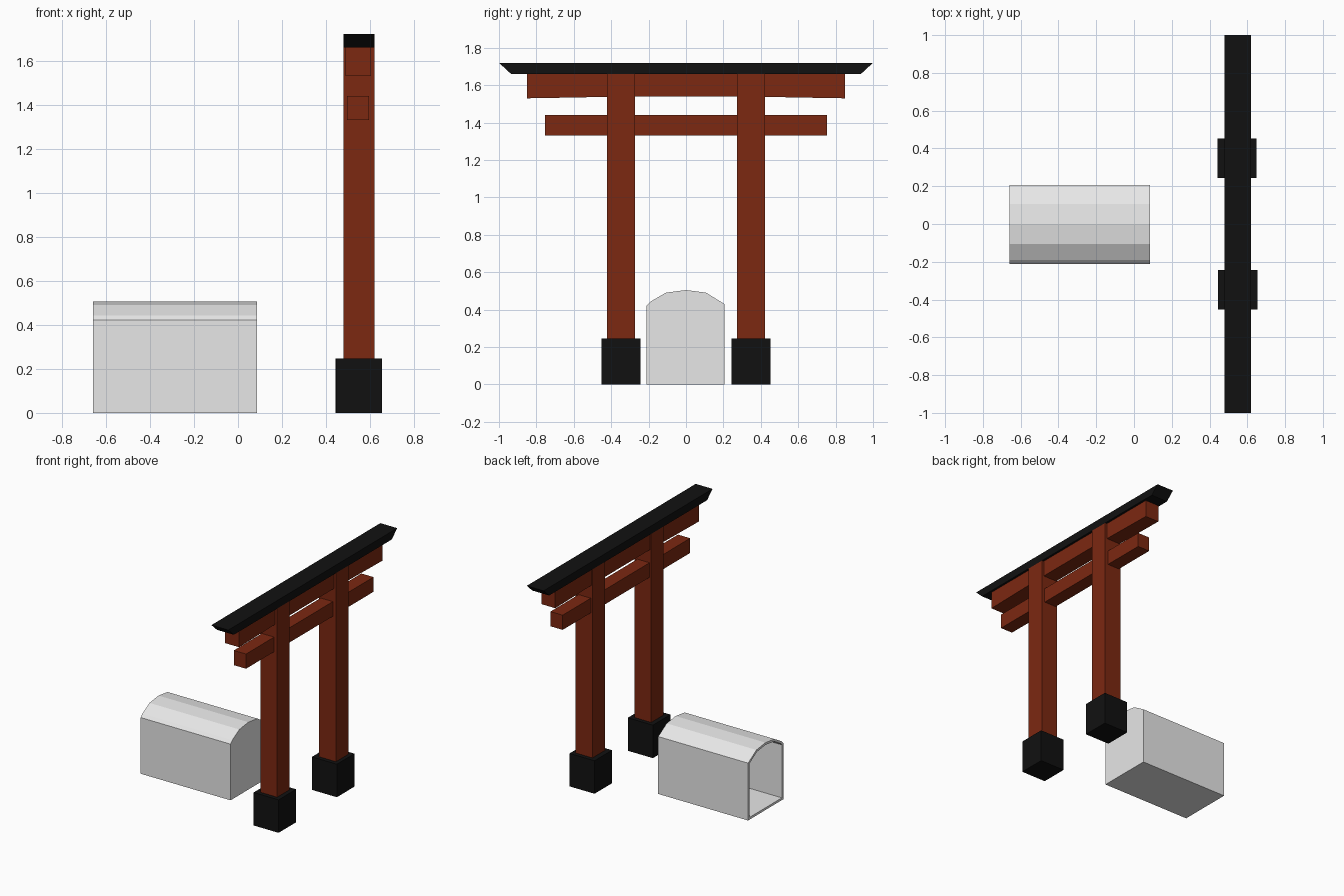
import bpy, bmesh

if "Cube" in bpy.data.objects:
    bpy.data.objects.remove(bpy.data.objects["Cube"])


def material(name, rgb):
    m = bpy.data.materials.new(name)
    m.diffuse_color = (*rgb, 1.0)
    m.use_nodes = True
    m.node_tree.nodes["Principled BSDF"].inputs["Base Color"].default_value = m.diffuse_color
    return m


RED = material("dark red", (0.2, 0.021, 0.0055))
BLACK = material("black", (0.0055, 0.0055, 0.0055))
WHITE = material("off white", (0.8, 0.8, 0.8))


def prism(name, profile, x0, x1, mat, open_back=False):
    """Extrude a (y, z) outline along x; optionally leave the x0 end open."""
    bm = bmesh.new()
    cap = bm.faces.new([bm.verts.new((x0, y, z)) for y, z in profile])
    ext = bmesh.ops.extrude_face_region(bm, geom=[cap], use_keep_orig=True)
    moved = [g for g in ext["geom"] if isinstance(g, bmesh.types.BMVert)]
    bmesh.ops.translate(bm, verts=moved, vec=(x1 - x0, 0, 0))
    bmesh.ops.recalc_face_normals(bm, faces=bm.faces)
    if open_back:
        ends = [f for f in bm.faces
                if all(abs(v.co.x - x0) < 1e-5 for v in f.verts)]
        bmesh.ops.delete(bm, geom=ends, context="FACES_ONLY")
    mesh = bpy.data.meshes.new(name)
    bm.to_mesh(mesh)
    bm.free()
    mesh.materials.append(mat)
    ob = bpy.data.objects.new(name, mesh)
    bpy.context.collection.objects.link(ob)
    return ob


def block(name, x0, x1, y0, y1, z0, z1, mat):
    return prism(name, [(y0, z0), (y1, z0), (y1, z1), (y0, z1)], x0, x1, mat)


# Gate posts on black footings
for side, s, dx in (("front", -1, 0.004), ("back", 1, 0.0)):
    yc = 0.348 * s
    block(side + "_post", 0.48, 0.62, yc - 0.074, yc + 0.074, 0.2, 1.66, RED)
    block(side + "_footing", 0.442 + dx, 0.649 + dx,
          yc - 0.104, yc + 0.104, 0.0, 0.247, BLACK)

# Lower tie beam
block("lower_beam", 0.494, 0.595, -0.755, 0.755, 1.33, 1.44, RED)

# Upper beam with a slightly arched underside
arch = [(0.85, 1.53), (0.62, 1.534), (0.3, 1.54)]
prism("upper_beam",
      [(-0.85, 1.66)] + [(-y, z) for y, z in arch] + arch[::-1] + [(0.85, 1.66)],
      0.489, 0.604, RED)

# Black cap with ends that flare outwards
prism("roof_cap", [(-0.935, 1.66), (0.935, 1.66), (1.0, 1.72), (-1.0, 1.72)],
      0.48, 0.62, BLACK)

# Barrel-roofed shelter, hollow and open at the end away from the gate
shelter = prism("shelter",
                [(-0.211, 0), (0.206, 0), (0.206, 0.43), (0.107, 0.491), (0, 0.505),
                 (-0.107, 0.491), (-0.19, 0.443), (-0.211, 0.421)],
                -0.659, 0.086, WHITE, open_back=True)
wall = shelter.modifiers.new("wall", "SOLIDIFY")
wall.thickness = 0.017
wall.offset = -1
wall.use_even_offset = True
